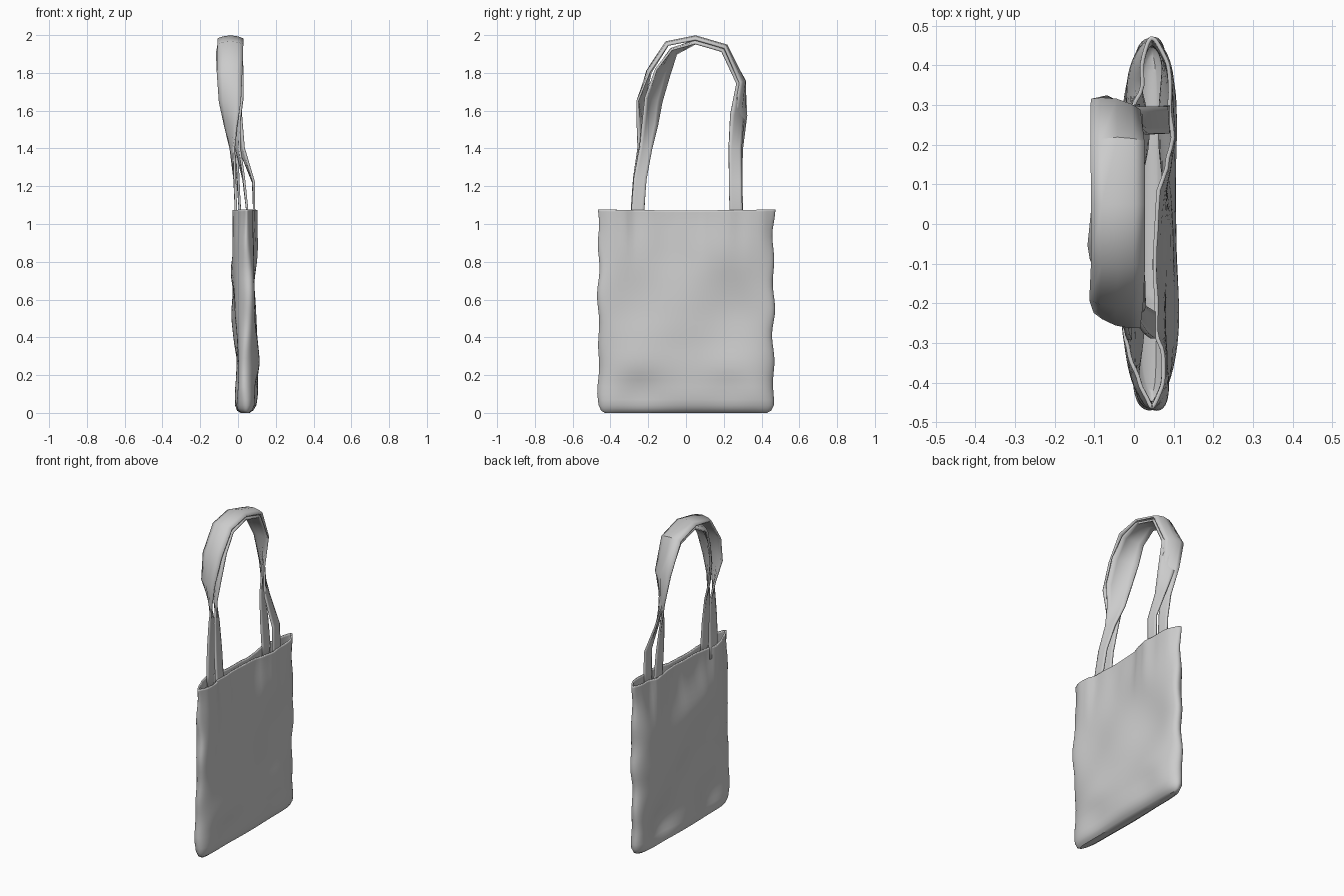
import bpy, bmesh
from math import sin, cos, exp, pi, radians
from mathutils import Vector

if "Cube" in bpy.data.objects:
    bpy.data.objects.remove(bpy.data.objects["Cube"])


def interp(table, t):
    """Smooth interpolation through (key, value...) rows."""
    if t <= table[0][0]:
        return table[0][1:]
    for a, b in zip(table, table[1:]):
        if t <= b[0]:
            k = (t - a[0]) / (b[0] - a[0])
            k = k * k * (3 - 2 * k)
            return [p + (q - p) * k for p, q in zip(a[1:], b[1:])]
    return table[-1][1:]


def finish(name, bm, thickness, offset):
    bmesh.ops.recalc_face_normals(bm, faces=bm.faces)
    me = bpy.data.meshes.new(name)
    bm.to_mesh(me)
    bm.free()
    ob = bpy.data.objects.new(name, me)
    bpy.context.collection.objects.link(ob)
    sol = ob.modifiers.new("cloth", 'SOLIDIFY')
    sol.thickness = thickness
    sol.offset = offset
    bpy.ops.object.select_all(action='DESELECT')
    ob.select_set(True)
    bpy.context.view_layer.objects.active = ob
    bpy.ops.object.shade_smooth_by_angle(angle=radians(45))
    return ob


# Bag: rim as (y, x of -x wall, x of +x wall); body as (z, -x wall, +x wall, half width)
RIM = [(-.46, .02, .075), (-.40, .0, .085), (-.33, -.02, .08), (-.27, -.03, .06), (-.2, -.005, .062),
       (-.1, .012, .055), (0, .01, .062), (.07, .018, .065), (.15, .012, .088), (.22, .0, .103),
       (.29, -.01, .095), (.35, .015, .1), (.4, .01, .102), (.46, .015, .09)]
BODY = [(0, .015, .06, .43), (.012, -.005, .08, .45), (.04, -.015, .098, .463),
        (.1, -.015, .108, .465), (.2, -.01, .108, .465), (.4, -.015, .098, .46),
        (.55, -.022, .094, .467), (.8, -.03, .094, .462), (.95, -.028, .095, .462),
        (1.08, -.025, .095, .468)]
NY = 52
LEVELS = [0, .005, .012, .025, .04, .07] + [.1 + .038 * i for i in range(26)] + [1.068, 1.078]


def bump(y, z, cy, cz, ry, rz):
    return exp(-((y - cy) / ry) ** 2 - ((z - cz) / rz) ** 2)


def wall(y, z, side, row, u):
    xl, xr, h = row
    rl, rr = interp(RIM, y)
    k = min(max((z - .7) / .36, 0), 1)
    k = k * k * (3 - 2 * k)
    # diagonal cloth folds, fading at the base
    low = min(z / .12, 1) * (1 - k)
    fold = (.009 * sin(5 * y + 7 * z) + .006 * sin(11 * y - 8 * z)) * low
    l, r = xl + (rl - xl) * k, xr + (rr - xr) * k
    mid = .045 + (.5 * (l + r) - .045) * (1 - u ** 8) + fold
    half = max(.5 * (r - l), .024) * max(1 - u ** 7, 0) ** .5
    dent = -.01 * cos(6 * y + 5 * z + 2 * side) ** 2 * low * (1 - u ** 4)
    # pinched lower corners around a central bulge
    pinch = -.02 * bump(abs(y), z, .24, .13, .13, .09) + .006 * bump(y, z, 0, .24, .12, .14)
    return mid + side * max(half + dent + pinch * (1 - u ** 6), half * .4)


bm = bmesh.new()
rings = []
for z in LEVELS:
    row = interp(BODY, z)
    ring = []
    for side in (1, -1):
        for i in range(NY):
            s = side * sin(pi / 2 * (2 * i / NY - 1))
            y = s * (row[2] + .005 * sin(24 * z + s) * min(z / .1, 1) * abs(s) ** 3)
            # slightly sagging opening edge
            dz = -.006 * cos(y * 3) * max(z - .9, 0) / .18
            ring.append(bm.verts.new((wall(y, z, side, row, abs(s)), y, z + dz)))
    rings.append(ring)
n = 2 * NY
for a, b in zip(rings, rings[1:]):
    for i in range(n):
        bm.faces.new((a[i], a[(i + 1) % n], b[(i + 1) % n], b[i]))
base = rings[0]
bm.faces.new((base[0], base[1], base[n - 1]))
bm.faces.new((base[NY - 1], base[NY], base[NY + 1]))
for i in range(1, NY - 1):
    bm.faces.new((base[i], base[i + 1], base[n - i - 1], base[n - i]))
finish("bag_body", bm, .01, -1)


# Straps: rows of (x, y, z, twist in degrees, half width)
def strap(name, rows):
    bm = bmesh.new()
    P = [Vector(r[:3]) for r in rows]
    prev = None
    for i, (p, r) in enumerate(zip(P, rows)):
        t = (P[min(i + 1, len(P) - 1)] - P[max(i - 1, 0)]).normalized()
        across = (Vector((1, 0, 0)) - t * t.x).normalized()
        other = t.cross(across)
        a = radians(r[3])
        w = across * cos(a) + other * sin(a)
        # edges curl down a little where the strap is widest
        curl = t.cross(w) * max(r[4] - .034, 0) * .5
        cur = [bm.verts.new(p + w * r[4] * f + curl * f * f) for f in (-1, -.6, 0, .6, 1)]
        if prev:
            for j in range(4):
                bm.faces.new((prev[j], prev[j + 1], cur[j + 1], cur[j]))
        prev = cur
    finish(name, bm, .012, 0)


strap("outer_strap", [
    (-.012, -.255, 1.0, -90, .036), (-.012, -.256, 1.08, -90, .036), (-.018, -.245, 1.24, -88, .035),
    (-.03, -.222, 1.4, -75, .034), (-.042, -.228, 1.52, -45, .045), (-.045, -.25, 1.65, -18, .06),
    (-.045, -.205, 1.81, -3, .066), (-.04, -.105, 1.962, 0, .066), (-.04, .05, 1.993, 0, .066),
    (-.042, .215, 1.945, 0, .066), (-.045, .31, 1.755, 12, .062), (-.03, .29, 1.58, 45, .05),
    (-.015, .265, 1.4, 72, .036), (.0, .262, 1.24, 86, .035), (.01, .266, 1.08, 90, .036),
    (.01, .265, 1.0, 90, .036)])
strap("inner_strap", [
    (.05, -.255, 1.0, -90, .034), (.048, -.255, 1.08, -90, .034), (.03, -.243, 1.24, -88, .034),
    (.0, -.213, 1.4, -75, .034), (-.03, -.195, 1.53, -50, .052), (-.04, -.185, 1.66, -38, .072),
    (-.05, -.14, 1.81, -30, .078), (-.05, -.075, 1.925, -14, .07), (-.04, .05, 1.972, 0, .064),
    (-.04, .2, 1.925, 0, .06), (-.035, .295, 1.745, 12, .058), (-.012, .275, 1.57, 45, .048),
    (.02, .26, 1.4, 72, .035), (.082, .262, 1.22, 86, .034), (.085, .264, 1.08, 90, .034),
    (.08, .265, 1.0, 90, .034)])
